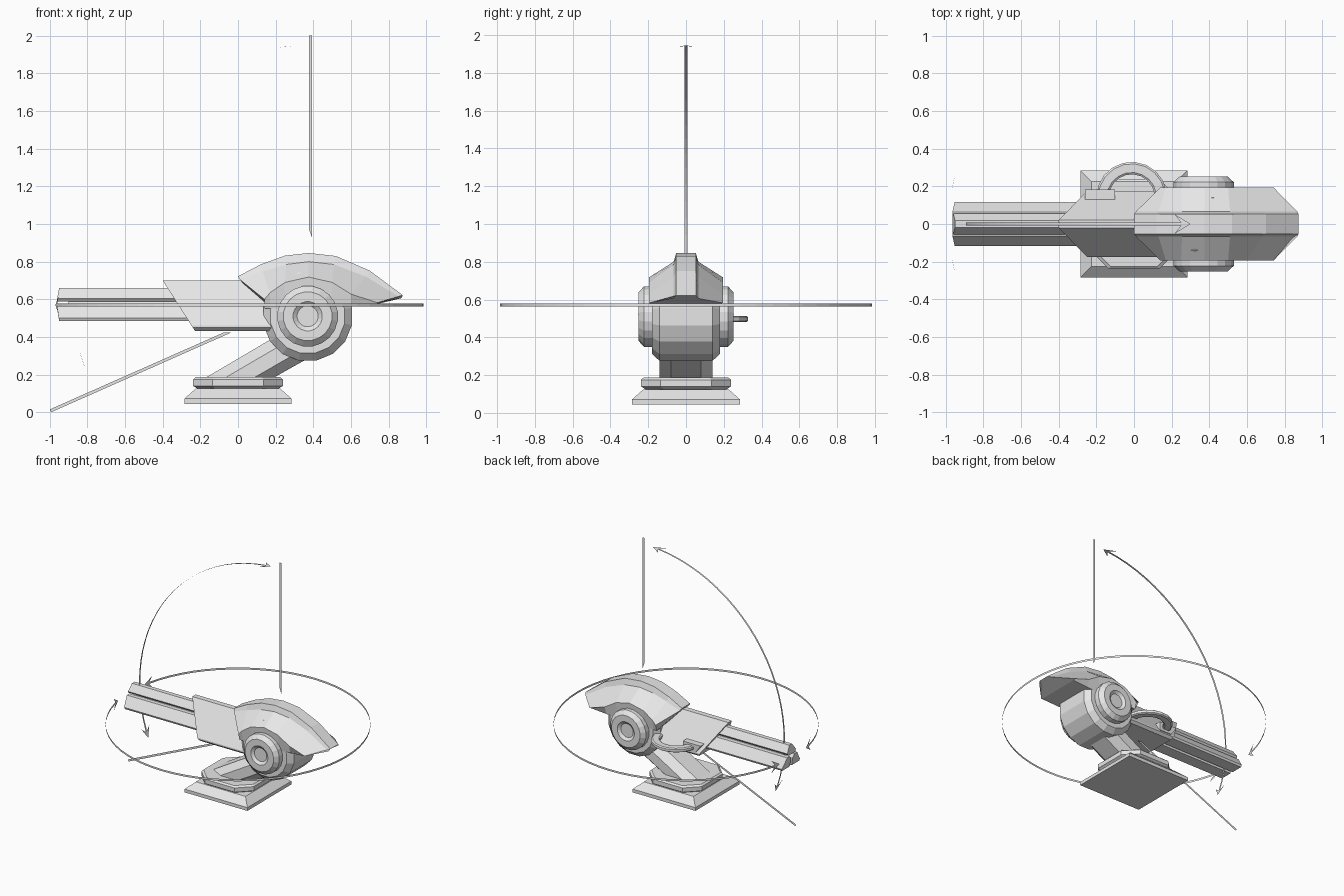
import bpy, bmesh, math
from mathutils import Vector, Matrix

if "Cube" in bpy.data.objects:
    bpy.data.objects.remove(bpy.data.objects["Cube"])

grey = bpy.data.materials.new("light grey")
grey.diffuse_color = (0.8, 0.8, 0.8, 1)
grey.use_nodes = True
grey.node_tree.nodes["Principled BSDF"].inputs["Base Color"].default_value = grey.diffuse_color


def finish(name, bm, solid=True):
    if solid:
        bmesh.ops.recalc_face_normals(bm, faces=bm.faces)
    me = bpy.data.meshes.new(name)
    bm.to_mesh(me)
    bm.free()
    me.materials.append(grey)
    ob = bpy.data.objects.new(name, me)
    bpy.context.collection.objects.link(ob)
    return ob


def loft(name, rings, cap=True):
    """Join equal-length closed rings of points into a skin."""
    bm = bmesh.new()
    vs = [[bm.verts.new(p) for p in r] for r in rings]
    n = len(rings[0])
    for a, b in zip(vs, vs[1:]):
        for i in range(n):
            bm.faces.new((a[i], a[(i + 1) % n], b[(i + 1) % n], b[i]))
    if cap:
        bm.faces.new(vs[0])
        bm.faces.new(vs[-1])
    return finish(name, bm)


def square(h, z):
    return [(-h, -h, z), (h, -h, z), (h, h, z), (-h, h, z)]


def octagon(h, c, z):
    return [(-h, -c, z), (-c, -h, z), (c, -h, z), (h, -c, z),
            (h, c, z), (c, h, z), (-c, h, z), (-h, c, z)]


def disc(r, y, n, cx=0.37, cz=0.51):
    return [(cx + r * math.cos(2 * math.pi * (i + .5) / n), y,
             cz + r * math.sin(2 * math.pi * (i + .5) / n)) for i in range(n)]


def mirrored(pts):
    """Close a half section of (y, z) points across y = 0."""
    return pts + [(-y, z) for y, z in reversed(pts)]


# Base plate and octagonal turntable
loft("base_plate", [square(.285, .045), square(.285, .072), square(.225, .125)])
loft("turntable", [octagon(.215, .12, .10), octagon(.215, .12, .125),
                   octagon(.238, .135, .14), octagon(.238, .135, .175),
                   octagon(.225, .125, .187)])

# Slanted support arm with chamfered section
sec = [(-.14, -.04), (-.08, -.095), (.08, -.095), (.14, -.04),
       (.14, .04), (.08, .095), (-.08, .095), (-.14, .04)]
d = Vector((.44, 0, .255)).normalized()
n = Vector((-d.z, 0, d.x))
arm = []
for t, flat in ((0, True), (.50, False)):
    ring = []
    for y, h in sec:
        if flat:     # foot cut level with the turntable
            p = Vector((-.015 - h / d.z * .95, y, .17))
        else:
            p = Vector((-.015, 0, .17)) + d * t + n * h + Vector((0, y, 0))
        ring.append(p)
    arm.append(ring)
loft("support_arm", arm)

# Central pivot drum and side hubs
loft("pivot_drum", [disc(.20, -.18, 16), disc(.24, -.14, 16),
                    disc(.24, .14, 16), disc(.20, .18, 16)])
for s, side in ((-1, "right"), (1, "left")):
    loft(side + "_hub", [disc(r, s * y, 20) for r, y in
                         ((.14, .15), (.162, .17), (.162, .222), (.13, .252),
                          (.078, .252), (.056, .235))])

# Triangular gun housing with a raked front
half = [(.0, .70), (.022, .70), (.175, .462), (.175, .45), (.155, .432), (0, .432)]
hs = half[1:-1] + [(-y, z) for y, z in reversed(half[1:-1])]
loft("gun_housing", [[(-.40 + (.70 - z) * .64, y, z) for y, z in hs],
                     [(.32, y, z) for y, z in hs]])

# Three barrel rails separated by slots
top = mirrored([(.018, .66), (.055, .605), (.042, .588), (.012, .588)])
low = [(.064, .577), (.117, .50), (.11, .484), (.012, .484), (.012, .55), (.03, .577)]
for name, s_ in (("top_rail", top), ("left_rail", low), ("right_rail", [(-y, z) for y, z in low])):
    loft(name, [[(-.95 - max(0, .015 - abs(z - .575) * .17), y, z) for y, z in s_],
                [(-.2, y, z) for y, z in s_]])
# Core behind the slots
loft("barrel_core", [[(x, y, z) for y, z in ((0, .62), (.07, .52), (-.07, .52))] for x in (-.90, -.2)])

# Arched armour hood, lofted along its length
outer = [(0, .722), (.12, .785), (.25, .832), (.375, .846), (.52, .83), (.70, .752), (.875, .622)]
ridge = [(.01, .705), (.13, .748), (.255, .785), (.375, .800), (.51, .785), (.68, .72), (.868, .606)]
arch = [(.14, .60), (.17, .635), (.25, .69), (.375, .718), (.50, .69), (.60, .628), (.74, .582)]
lower = [(.14, .55), (.17, .55), (.25, .55), (.375, .55), (.50, .56), (.60, .565), (.74, .575)]
hood = []
for o, r, a, l in zip(outer, ridge, arch, lower):
    h = [(o[0], .052, o[1]), (r[0], .066, r[1]), (a[0], .195, a[1]), (l[0], .18, l[1])]
    hood.append(h + [(x, -y, z) for x, y, z in reversed(h)])
loft("armour_hood", hood)

# Feed cable looping from the housing's side, and its mount
cable = []
for i in range(11):
    a = math.radians(-10 + 190 * i / 10)
    c, s = math.cos(a), math.sin(a)
    cable.append([(-.012 + r * c, .142 + r * s, z) for r, z in
                  ((.122, .487), (.132, .480), (.178, .480), (.188, .487),
                   (.188, .507), (.178, .514), (.132, .514), (.122, .507))])
loft("feed_cable", cable)
loft("cable_mount", [[(x, y, z) for x, z in ((-.26, .53), (-.21, .46), (-.10, .46), (-.10, .53))]
                     for y in (.10, .182)])


# Flat range markers
def arrow_arc(name, place, a0, a1, radius, steps):
    """Thin ribbon along an arc with an arrowhead on each end."""
    bm = bmesh.new()
    tip, notch = math.radians(0.085 / radius * 57.3), math.radians(0.05 / radius * 57.3)
    add = lambda a, w: bm.verts.new(place(a, w))
    rows = []
    for i in range(steps + 1):
        a = a0 + notch + (a1 - a0 - 2 * notch) * i / steps
        rows.append((add(a, -.008), add(a, .008)))
    for p, q in zip(rows, rows[1:]):
        bm.faces.new((p[0], p[1], q[1], q[0]))
    for a, s, row in ((a0, 1, rows[0]), (a1, -1, rows[-1])):
        point = add(a, 0)
        b, c = add(a + s * tip, -.052), add(a + s * tip, .052)
        bm.faces.new((point, b, row[0]))
        bm.faces.new((point, row[0], row[1]))
        bm.faces.new((point, row[1], c))
    finish(name, bm)


arrow_arc("traverse_marker",
          lambda a, w: (.985 * math.cos(a), .985 * math.sin(a), .57 + w),
          math.radians(-170), math.radians(170), .985, 60)
arrow_arc("elevation_marker",
          lambda a, w: (.375 + 1.268 * math.cos(a), w, .68 + 1.268 * math.sin(a)),
          math.radians(93.4), math.radians(200.2), 1.268, 24)

for name, pts in (("upper_limit_line", ((.394, .925), (.394, 2.0), (.378, 2.0), (.378, .97))),
                  ("lower_limit_line", ((-.993, 0), (-.035, .424), (-.075, .424), (-1.0, .015)))):
    bm = bmesh.new()
    bm.faces.new([bm.verts.new((x, 0, z)) for x, z in pts])
    finish(name, bm, False)
